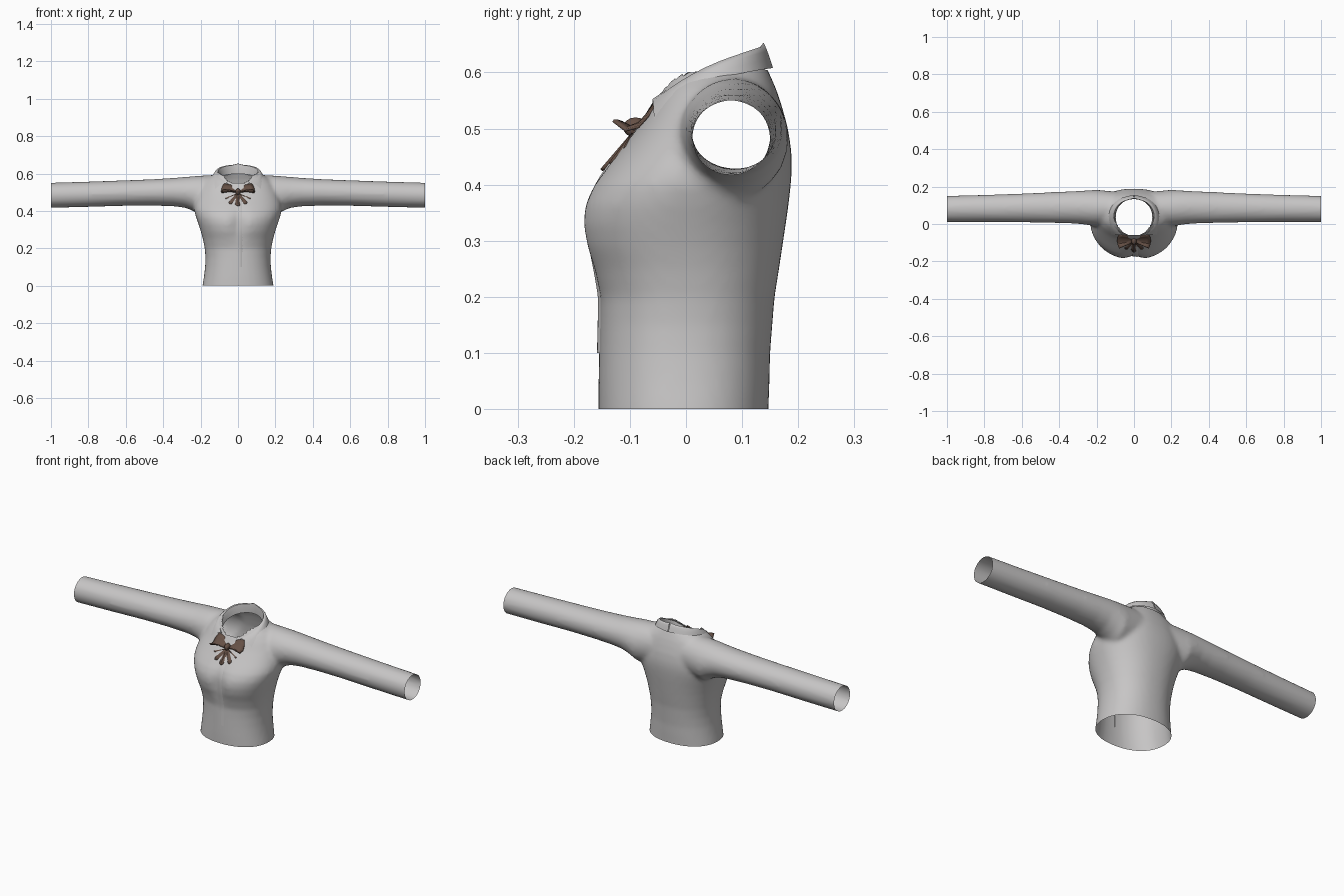
import bpy, bmesh, math
from mathutils import Vector

if "Cube" in bpy.data.objects:
    bpy.data.objects.remove(bpy.data.objects["Cube"])


def material(name, rgb):
    m = bpy.data.materials.new(name)
    m.diffuse_color = (*rgb, 1)
    m.use_nodes = True
    m.node_tree.nodes["Principled BSDF"].inputs["Base Color"].default_value = m.diffuse_color
    return m


CLOTH = material("grey cloth", (0.57, 0.56, 0.56))
BROWN = material("brown ribbon", (0.13, 0.08, 0.06))


def make(name, bm, mat):
    me = bpy.data.meshes.new(name)
    bm.to_mesh(me)
    bm.free()
    me.materials.append(mat)
    ob = bpy.data.objects.new(name, me)
    bpy.context.collection.objects.link(ob)
    return ob


def activate(ob):
    bpy.ops.object.select_all(action='DESELECT')
    ob.select_set(True)
    bpy.context.view_layer.objects.active = ob


def smooth(ob, angle=40):
    activate(ob)
    bpy.ops.object.shade_smooth_by_angle(angle=math.radians(angle))


def loft(bm, rings):
    """Closed tube through rings of points, capped at both ends."""
    vs = [[bm.verts.new(p) for p in r] for r in rings]
    n = len(vs[0])
    for a, b in zip(vs, vs[1:]):
        for i in range(n):
            bm.faces.new((a[i], a[(i + 1) % n], b[(i + 1) % n], b[i]))
    bm.faces.new(vs[0][::-1])
    bm.faces.new(vs[-1])


def sheet(bm, rows):
    """Open grid surface through rows of points."""
    vs = [[bm.verts.new(p) for p in r] for r in rows]
    for a, b in zip(vs, vs[1:]):
        for i in range(len(a) - 1):
            bm.faces.new((a[i], a[i + 1], b[i + 1], b[i]))


def spow(v, e):
    return math.copysign(abs(v) ** e, v)


# Body: height, half width, front y, back y
BODY = [(-0.05, .195, -.155, .147), (0, .19, -.156, .147), (.05, .182, -.156, .149),
        (.1, .176, -.155, .15), (.15, .174, -.154, .154), (.2, .178, -.154, .158),
        (.25, .188, -.168, .166), (.29, .199, -.183, .172), (.33, .212, -.19, .178),
        (.365, .224, -.186, .183), (.4, .234, -.168, .187), (.43, .234, -.144, .189),
        (.46, .228, -.119, .188), (.5, .215, -.088, .182), (.54, .195, -.064, .171),
        (.57, .17, -.045, .161), (.595, .13, -.03, .15), (.615, .09, -.01, .142)]


def body_ring(z, w, f, b, n=48):
    pts = []
    for i in range(n):
        t = 2 * math.pi * i / n
        x = w * spow(math.cos(t), .9)
        y = (f + b) / 2 + (b - f) / 2 * spow(math.sin(t), .9)
        if math.sin(t) < 0:     # shallow dip between the two sides of the chest
            y += .024 * math.exp(-(x / .035) ** 2 - ((z - .33) / .08) ** 2)
        pts.append((x, y, z))
    return pts


# Sleeves: x, front y, back y, bottom z, top z
SLEEVE = [(.08, 0, .172, .39, .594), (.2, -.014, .183, .375, .589), (.235, -.008, .181, .397, .586),
          (.28, -.001, .178, .416, .582), (.34, .003, .175, .424, .577),
          (.45, .006, .17, .428, .57), (.6, .009, .163, .427, .564),
          (.8, .01, .156, .421, .557), (1.06, .01, .149, .415, .549)]


def sleeve_ring(s, x, f, b, lo, hi, n=24):
    return [(s * x, (f + b) / 2 + (b - f) / 2 * math.cos(2 * math.pi * i / n),
             (lo + hi) / 2 + (hi - lo) / 2 * math.sin(2 * math.pi * i / n)) for i in range(n)]


bm = bmesh.new()
loft(bm, [body_ring(*r) for r in BODY])
for s in (-1, 1):
    loft(bm, [sleeve_ring(s, *r) for r in SLEEVE])
bmesh.ops.recalc_face_normals(bm, faces=bm.faces)
blouse = make("blouse", bm, CLOTH)
activate(blouse)
rm = blouse.modifiers.new("merge", 'REMESH')
rm.mode, rm.voxel_size = 'VOXEL', .01
sm = blouse.modifiers.new("soften", 'SMOOTH')
sm.factor, sm.iterations = .5, 8
for m in ("merge", "soften"):
    bpy.ops.object.modifier_apply(modifier=m)

# Open the hem, the cuffs and the neck
bm = bmesh.new()
bm.from_mesh(blouse.data)
for co, no in (((0, 0, 0), (0, 0, -1)), ((1, 0, 0), (1, 0, 0)), ((-1, 0, 0), (-1, 0, 0))):
    bmesh.ops.bisect_plane(bm, geom=bm.verts[:] + bm.edges[:] + bm.faces[:],
                           plane_co=co, plane_no=no, clear_outer=True)
hole = []
for f in bm.faces:
    c = f.calc_center_median()
    if c.z > .5 and (c.x / .103) ** 2 + ((c.y - .043) / .103) ** 2 < 1:
        hole.append(f)
bmesh.ops.delete(bm, geom=hole, context='FACES')
bm.to_mesh(blouse.data)
bm.free()
smooth(blouse, 60)

# Button placket: thin strip laid along the front
bm = bmesh.new()
rows = []
for i in range(25):
    z = .1 + .36 * i / 24
    row = []
    for x in (-.008, .004, .016, .026):
        hit, p, _, _ = blouse.ray_cast(Vector((x, -1, z)), Vector((0, 1, 0)))
        row.append((x, p.y - (.004 if x < .02 else -.002), z))
    row.insert(0, (-.008, row[0][1] + .007, z))
    rows.append(row)
sheet(bm, rows)
smooth(make("front_placket", bm, CLOTH))

# Collar: stand base, fold line and falling edge, from centre back to front point
BASE = [(0, .137, .6), (.045, .128, .596), (.082, .1, .588), (.1, .055, .576),
        (.097, .01, .56), (.08, -.03, .545), (.05, -.06, .53)]
FOLD = [(0, .135, .66), (.05, .125, .656), (.09, .098, .645), (.108, .055, .628),
        (.106, .01, .606), (.09, -.03, .582), (.055, -.06, .562)]
EDGE = [(0, .155, .608), (.06, .146, .607), (.108, .117, .602), (.134, .07, .594),
        (.146, .02, .572), (.15, -.025, .54), (.14, -.056, .502)]
bm = bmesh.new()
for s in (-1, 1):
    rows = []
    for b, f, e in zip(BASE, FOLD, EDGE):
        b, f, e = (Vector((s * p[0], p[1], p[2])) for p in (b, f, e))
        mid = f.lerp(e, .5) + Vector((s * .004, 0, .006))
        rows.append((b, f, mid, e))
    sheet(bm, rows)
bmesh.ops.remove_doubles(bm, verts=bm.verts, dist=.0005)
bmesh.ops.recalc_face_normals(bm, faces=bm.faces)
collar = make("collar", bm, CLOTH)
sub = collar.modifiers.new("round", 'SUBSURF')
sub.levels = sub.render_levels = 1
sub.boundary_smooth = 'PRESERVE_CORNERS'
smooth(collar, 60)

# Bow wings: troughs flaring out from the knot
WING = [(.075, -.052, .545), (.086, -.066, .525), (.09, -.085, .503),
        (.088, -.108, .497), (.08, -.13, .514)]
KNOT = [(.006, -.068, .522), (.006, -.074, .512), (.006, -.082, .504),
        (.006, -.092, .498), (.006, -.1, .497)]
bm = bmesh.new()
for s in (-1, 1):
    rows = []
    for j in range(5):
        u = j / 4
        rows.append([(s * (a[0] + (b[0] - a[0]) * u), a[1] + (b[1] - a[1]) * u,
                      a[2] + (b[2] - a[2]) * u + .006 * math.sin(u * math.pi))
                     for a, b in zip(KNOT, WING)])
    sheet(bm, rows)
bmesh.ops.recalc_face_normals(bm, faces=bm.faces)
wings = make("bow_wings", bm, BROWN)

# Bow tail: scalloped fan lying on the chest
bm = bmesh.new()
rows = []
for j in range(5):
    u = .1 + .9 * j / 4
    row = []
    for i in range(25):
        t = math.radians(-80 + 160 * i / 24)
        r = u * (1 + .06 * math.cos(t * 9))
        d = r * (.25 + .75 * math.cos(t))
        x = .066 * r * math.sin(t)
        row.append((x, -.092 - .05 * d - .006 * u * math.cos(t * 9) + .01 * abs(x) / .066,
                    .495 - .065 * d))
    rows.append(row)
sheet(bm, rows)
tail = make("bow_tail", bm, BROWN)

# Bow knot
bm = bmesh.new()
bmesh.ops.create_uvsphere(bm, u_segments=12, v_segments=8, radius=1)
for v in bm.verts:
    v.co = Vector((v.co.x * .014, v.co.y * .022 - .09, v.co.z * .018 + .502))
smooth(make("bow_knot", bm, BROWN))

for ob in (wings, tail):
    so = ob.modifiers.new("thickness", 'SOLIDIFY')
    so.thickness, so.offset = .005, 0
    smooth(ob)
